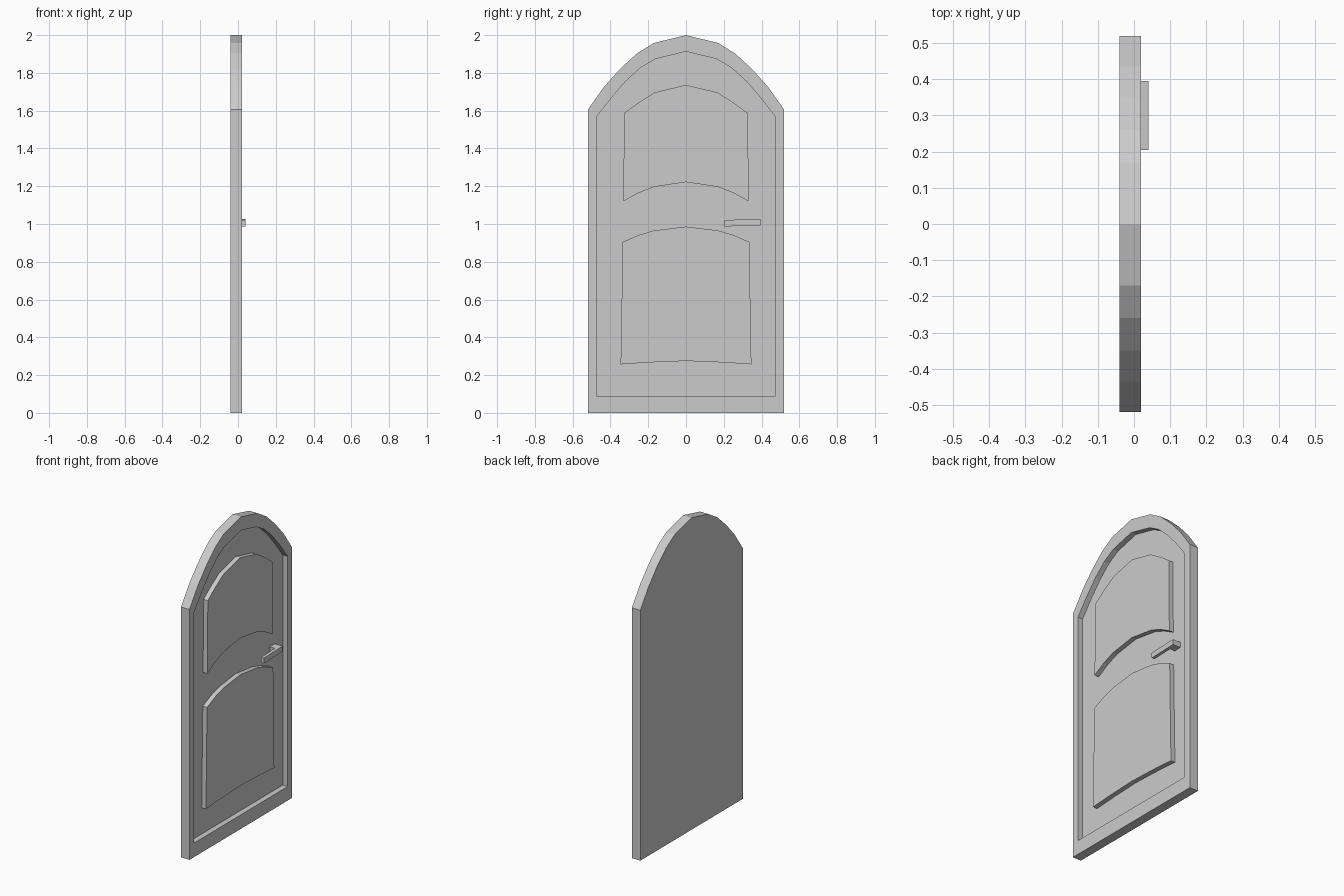
import bpy, bmesh

if "Cube" in bpy.data.objects:
    bpy.data.objects.remove(bpy.data.objects["Cube"])

BACK, FLOOR, PANEL, FRONT = -0.04, -0.015, 0.015, 0.02


def mirrored(half):
    """Close a left half outline (bottom centre/left up to top centre) over y = 0."""
    return half + [(-y, z) for y, z in reversed(half) if y != 0]


def finish(name, bm):
    bmesh.ops.recalc_face_normals(bm, faces=bm.faces)
    mesh = bpy.data.meshes.new(name)
    bm.to_mesh(mesh)
    bm.free()
    obj = bpy.data.objects.new(name, mesh)
    bpy.context.collection.objects.link(obj)
    return obj


def skin(name, loops):
    """Join matching outlines, each given as (points, x), and cap both ends."""
    bm = bmesh.new()
    rings = [[bm.verts.new((x, y, z)) for y, z in pts] for pts, x in loops]
    n = len(rings[0])
    for a, b in zip(rings, rings[1:]):
        for i in range(n):
            j = (i + 1) % n
            bm.faces.new((a[i], a[j], b[j], b[i]))
    caps = [bm.faces.new(rings[0]), bm.faces.new(rings[-1])]
    bmesh.ops.triangulate(bm, faces=caps)
    return finish(name, bm)


# Arched door leaf with a raised border around a recessed field
outer = mirrored([(-0.52, 0), (-0.52, 1.605), (-0.435, 1.725), (-0.35, 1.82),
                  (-0.26, 1.903), (-0.17, 1.958), (0, 2.0)])
inner = mirrored([(-0.475, 0.09), (-0.475, 1.565), (-0.395, 1.668), (-0.32, 1.755),
                  (-0.24, 1.828), (-0.16, 1.874), (0, 1.913)])
skin("door_leaf", [(outer, BACK), (outer, FRONT), (inner, FRONT), (inner, FLOOR)])

# Raised panels with curved tops and bottoms
upper = mirrored([(0, 1.222), (-0.17, 1.196), (-0.25, 1.165), (-0.332, 1.12),
                  (-0.327, 1.587), (-0.245, 1.647), (-0.165, 1.697), (0, 1.736)])
lower = mirrored([(0, 0.275), (-0.175, 0.268), (-0.26, 0.263), (-0.346, 0.257),
                  (-0.335, 0.905), (-0.25, 0.942), (-0.168, 0.966), (0, 0.986)])
for name, outline in (("upper_panel", upper), ("lower_panel", lower)):
    skin(name, [(outline, FLOOR - 0.005), (outline, PANEL)])

# L-shaped lever handle: neck at the lock side, bar pointing to the middle
plan = [(FLOOR - 0.005, 0.345), (FLOOR - 0.005, 0.395), (0.04, 0.395),
        (0.04, 0.205), (0.02, 0.205), (0.02, 0.345)]
bm = bmesh.new()
face = bm.faces.new([bm.verts.new((x, y, 0.987 + (y - 0.205) * 0.03)) for x, y in plan])
new = bmesh.ops.extrude_face_region(bm, geom=[face])["geom"]
bmesh.ops.translate(bm, vec=(0, 0, 0.034), verts=[v for v in new if isinstance(v, bmesh.types.BMVert)])
finish("lever_handle", bm)
